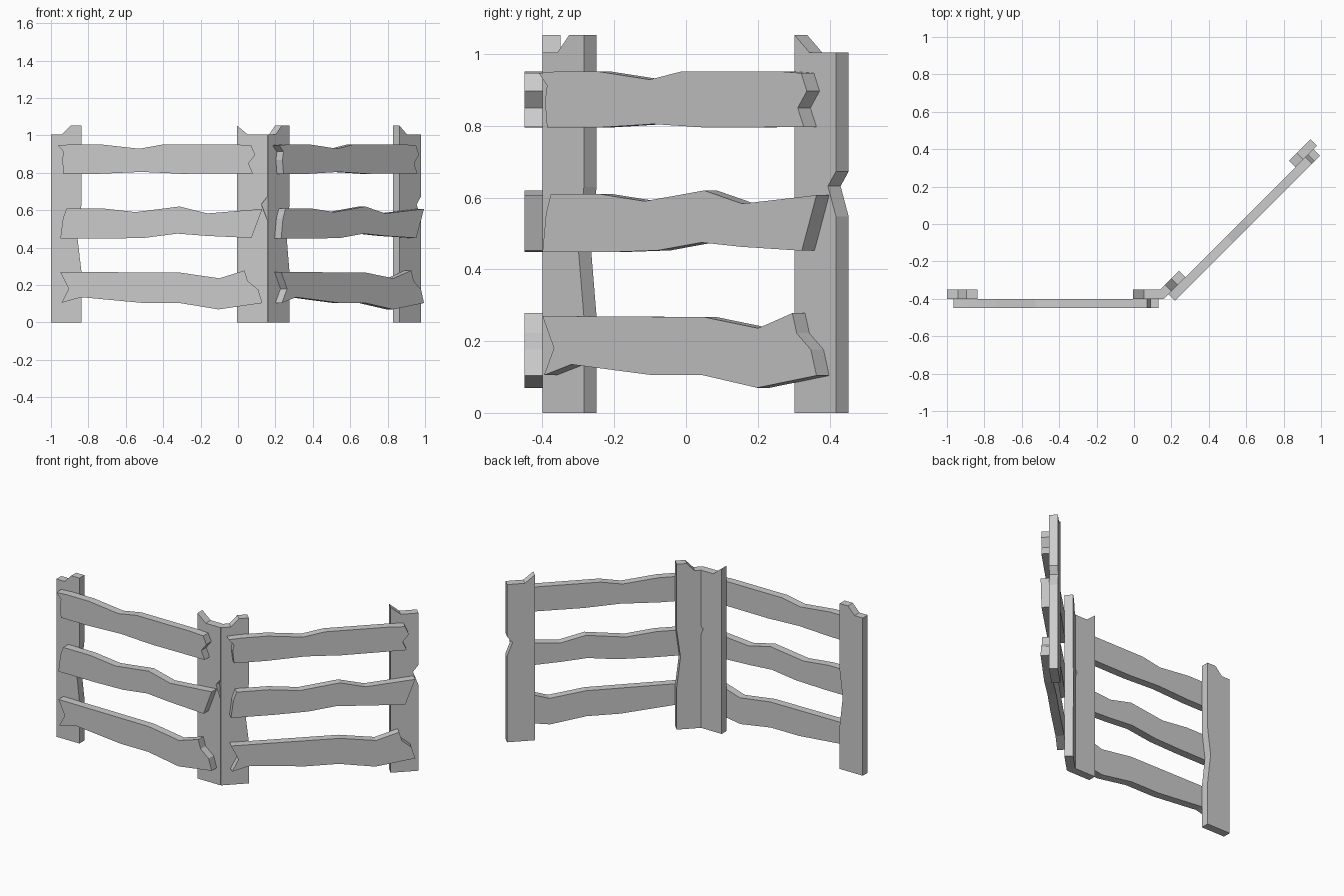
import bpy, bmesh, math
from mathutils import Matrix

if "Cube" in bpy.data.objects:
    bpy.data.objects.remove(bpy.data.objects["Cube"])

# Outlines in panel coordinates (distance along panel, height)
POSTS = {
    "outer_post": [(0, 0), (.163, 0), (.163, .27), (.141, .46), (.163, .63), (.163, 1.053),
                   (.105, 1.053), (.058, 1.004), (0, 1.004)],
    "end_post": [(.994, 0), (1.157, 0), (1.157, .547), (1.125, .632), (1.157, .673),
                 (1.157, 1.004), (1.053, 1.004), (.994, 1.053)],
}
RAILS = {
    "top_rail": [(.068, .795), (.26, .795), (.485, .805), (.70, .795), (1.08, .797),
                 (1.056, .85), (1.092, .897), (1.07, .947), (.98, .952), (.60, .952),
                 (.473, .929), (.265, .952), (.11, .952), (.035, .947), (.068, .913), (.06, .87)],
    "middle_rail": [(.05, .448), (.31, .448), (.505, .453), (.676, .475), (.832, .463),
                    (1.072, .452), (1.13, .607), (.837, .583), (.687, .62), (.452, .59),
                    (.275, .61), (.083, .61), (.064, .556)],
    "bottom_rail": [(.056, .105), (.163, .135), (.485, .105), (.682, .105), (.896, .07),
                    (1.13, .104), (1.108, .176), (1.052, .222), (1.035, .278), (.90, .236),
                    (.687, .267), (.05, .27), (.095, .18)],
}


def board(name, outline, y0, y1, matrix):
    bm = bmesh.new()
    face = bm.faces.new([bm.verts.new((u, y0, z)) for u, z in outline])
    ext = bmesh.ops.extrude_face_region(bm, geom=[face])
    moved = [v for v in ext["geom"] if isinstance(v, bmesh.types.BMVert)]
    bmesh.ops.translate(bm, verts=moved, vec=(0, y1 - y0, 0))
    bmesh.ops.recalc_face_normals(bm, faces=bm.faces)
    mesh = bpy.data.meshes.new(name)
    bm.to_mesh(mesh)
    bm.free()
    obj = bpy.data.objects.new(name, mesh)
    obj.matrix_world = matrix
    bpy.context.collection.objects.link(obj)


# Two identical panels, the second turned 45 degrees at the corner
panels = {
    "left": Matrix.Translation((-1, -.4, 0)),
    "right": Matrix.Translation((.16, -.4, 0)) @ Matrix.Rotation(math.radians(45), 4, 'Z'),
}
for side, matrix in panels.items():
    for name, outline in POSTS.items():
        board(f"{side}_{name}", outline, 0, .05, matrix)
    for name, outline in RAILS.items():
        board(f"{side}_{name}", outline, -.05, 0, matrix)
